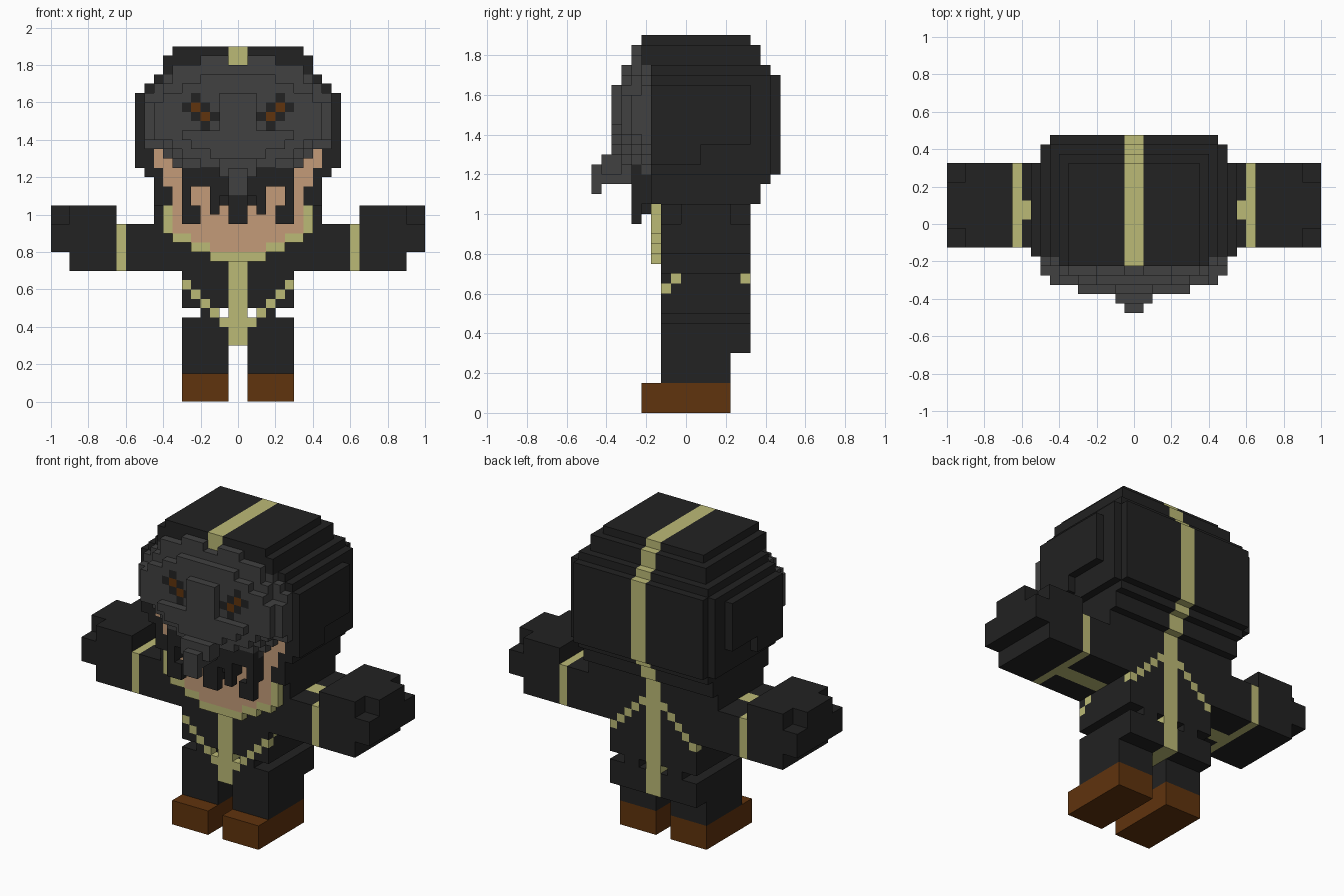
import bpy, bmesh
from mathutils import Vector

if "Cube" in bpy.data.objects:
    bpy.data.objects.remove(bpy.data.objects["Cube"])

U = 0.05           # block size
Y0 = -0.475        # front of the first depth layer

# Flat colours (linear)
COLOURS = {
    "charcoal": (0.016, 0.016, 0.016),
    "mask_grey": (0.052, 0.052, 0.052),
    "pale_gold": (0.50, 0.49, 0.18),
    "skin": (0.55, 0.33, 0.19),
    "brown": (0.117, 0.033, 0.004),
}
MATS = {}
for cname, rgb in COLOURS.items():
    m = bpy.data.materials.new(cname)
    m.use_nodes = True
    m.diffuse_color = (*rgb, 1)
    m.node_tree.nodes["Principled BSDF"].inputs["Base Color"].default_value = (*rgb, 1)
    m.node_tree.nodes["Principled BSDF"].inputs["Roughness"].default_value = 0.9
    MATS[cname] = m
ORDER = list(COLOURS)
DARK, GREY, GOLD, SKIN, BROWN = ORDER

cells = {}         # (x, y, z) -> (part, colour)
PAIRED = {"boot", "leg", "sleeve", "hand"}


def box(part, colour, xs, ys, zs):
    """Fill a block range on the +x side and mirror it; later fills repaint."""
    for k in range(*xs):
        for x in (k, -1 - k):
            side = ("left_" if x >= 0 else "right_") if part in PAIRED else ""
            for y in range(*ys):
                for z in range(*zs):
                    cells[x, y, z] = (side + part, colour)


def cut(xs, ys, zs):
    """Remove a block range on both sides."""
    for k in range(*xs):
        for x in (k, -1 - k):
            for y in range(*ys):
                for z in range(*zs):
                    cells.pop((x, y, z), None)


# Boots and legs
box("boot", BROWN, (1, 6), (5, 14), (0, 3))
box("leg", DARK, (1, 6), (7, 14), (3, 9))

# Coat: tail, narrow waist, chest, and central gold stripe
box("coat", DARK, (1, 6), (14, 16), (6, 9))
box("coat", DARK, (2, 4), (7, 16), (9, 10))
box("coat", DARK, (0, 6), (7, 16), (10, 19))
box("coat", GOLD, (0, 1), (7, 16), (6, 19))

# Diagonal gold trim on the front, sides and back
for k in range(1, 6):
    box("coat", GOLD, (k, k + 1), (7, 8), (k + 7, k + 8))
    box("coat", GOLD, (k, k + 1), (15, 16), (18 - k, 19 - k))
box("coat", GOLD, (5, 6), (8, 9), (13, 14))

# Sleeves with a gold line and cuff
box("sleeve", DARK, (6, 12), (7, 16), (14, 19))
box("sleeve", GOLD, (6, 12), (10, 12), (14, 19))
box("sleeve", GOLD, (12, 13), (7, 16), (14, 19))

# Gloved hands with notched outer corners
box("hand", DARK, (13, 20), (7, 16), (16, 21))
box("hand", DARK, (13, 18), (7, 16), (14, 16))
for ys in ((7, 9), (14, 16)):
    cut((18, 20), ys, (19, 21))

# Hood: half width and back limit for each height band
box("hood", DARK, (0, 9), (7, 16), (19, 21))
HOOD = [((21, 23), 9, 17), ((23, 24), 9, 18), ((24, 25), 10, 19),
        ((25, 33), 11, 19), ((33, 34), 10, 19), ((34, 35), 9, 18),
        ((35, 37), 8, 17), ((37, 38), 7, 16)]
for zs, w, back in HOOD:
    front = 5 if zs[0] >= 35 else 6
    for y in range(front, back):
        limit = 11 if y < 16 else 10 if y < 18 else 9
        box("hood", DARK, (0, min(w, limit)), (y, y + 1), zs)
cut((10, 11), (11, 16), (25, 27))
box("hood", GOLD, (0, 1), (7, 16), (19, 21))
for zs, w, back in HOOD:
    box("hood", GOLD, (0, 1), (5 if zs[0] >= 35 else 6, back), zs)

# Face behind the mask
for zs, w in [((16, 17), 3), ((17, 18), 5), ((18, 23), 7), ((23, 25), 8), ((25, 33), 9)]:
    box("face", SKIN, (0, w), (6, 7), zs)

# Stepped gold collar
for xs, zs in [((0, 3), (15, 16)), ((3, 5), (16, 17)), ((5, 7), (17, 18)), ((7, 8), (18, 21))]:
    box("collar", GOLD, xs, (6, 7), zs)

# Mask layers from back to front: (height band, half width)
MASK = {
    5: [((24, 25), 6), ((25, 26), 7), ((26, 27), 8), ((27, 33), 10), ((33, 34), 9), ((34, 35), 8)],
    4: [((25, 26), 6), ((26, 27), 7), ((27, 28), 8), ((28, 32), 10), ((32, 34), 8), ((34, 36), 7)],
    3: [((25, 26), 4), ((26, 27), 6), ((27, 28), 7), ((28, 32), 9), ((32, 33), 8), ((33, 34), 6), ((34, 35), 4)],
    2: [((24, 26), 2), ((26, 27), 3), ((27, 28), 5), ((28, 32), 6), ((32, 33), 5)],
    1: [((23, 24), 1), ((24, 26), 2)],
    0: [((22, 25), 1)],
}
for y, rows in MASK.items():
    for zs, w in rows:
        box("mask", GREY, (0, w), (y, y + 1), zs)
box("mask", GREY, (1, 4), (4, 5), (36, 37))
box("mask", GREY, (0, 1), (1, 4), (23, 25))

# Eyes set into shallow sockets
cut((2, 6), (2, 3), (29, 33))
for x, z in [(4, 32), (5, 31), (3, 31), (4, 30), (2, 30), (3, 29)]:
    box("eyes", DARK, (x, x + 1), (3, 4), (z, z + 1))
for x, z in [(4, 31), (3, 30)]:
    box("eyes", BROWN, (x, x + 1), (3, 4), (z, z + 1))

# Dark tendrils hanging under the mask
for x, y, lo, hi in [(5, 5, 21, 24), (4, 5, 23, 24), (3, 5, 23, 24), (2, 5, 21, 24),
                     (1, 5, 21, 24), (0, 5, 20, 24), (5, 4, 19, 25), (4, 4, 19, 21),
                     (4, 4, 23, 25), (3, 4, 23, 25), (2, 4, 20, 25), (1, 4, 22, 25),
                     (0, 4, 19, 25)]:
    box("tendrils", DARK, (x, x + 1), (y, y + 1), (lo, hi))

# Turn each part's exposed block faces into a mesh
parts = {}
for pos, (part, colour) in cells.items():
    parts.setdefault(part, []).append((pos, colour))

for part, blocks in parts.items():
    bm = bmesh.new()
    corner = {}
    used = []
    for pos, colour in blocks:
        for axis in range(3):
            for s in (0, 1):
                step = list(pos)
                step[axis] += 1 if s else -1
                if tuple(step) in cells:
                    continue
                b, c = (axis + 1) % 3, (axis + 2) % 3
                loop = [(0, 0), (1, 0), (1, 1), (0, 1)]
                vs = []
                for i, j in (loop if s else loop[::-1]):
                    p = list(pos)
                    p[axis] += s
                    p[b] += i
                    p[c] += j
                    p = tuple(p)
                    if p not in corner:
                        corner[p] = bm.verts.new(Vector((p[0] * U, Y0 + p[1] * U, p[2] * U)))
                    vs.append(corner[p])
                f = bm.faces.new(vs)
                if colour not in used:
                    used.append(colour)
                f.material_index = used.index(colour)
    bmesh.ops.dissolve_limit(bm, angle_limit=0.01, verts=bm.verts[:], edges=bm.edges[:],
                             delimit={'MATERIAL'})
    me = bpy.data.meshes.new(part)
    bm.to_mesh(me)
    bm.free()
    for colour in used:
        me.materials.append(MATS[colour])
    bpy.context.scene.collection.objects.link(bpy.data.objects.new(part, me))
